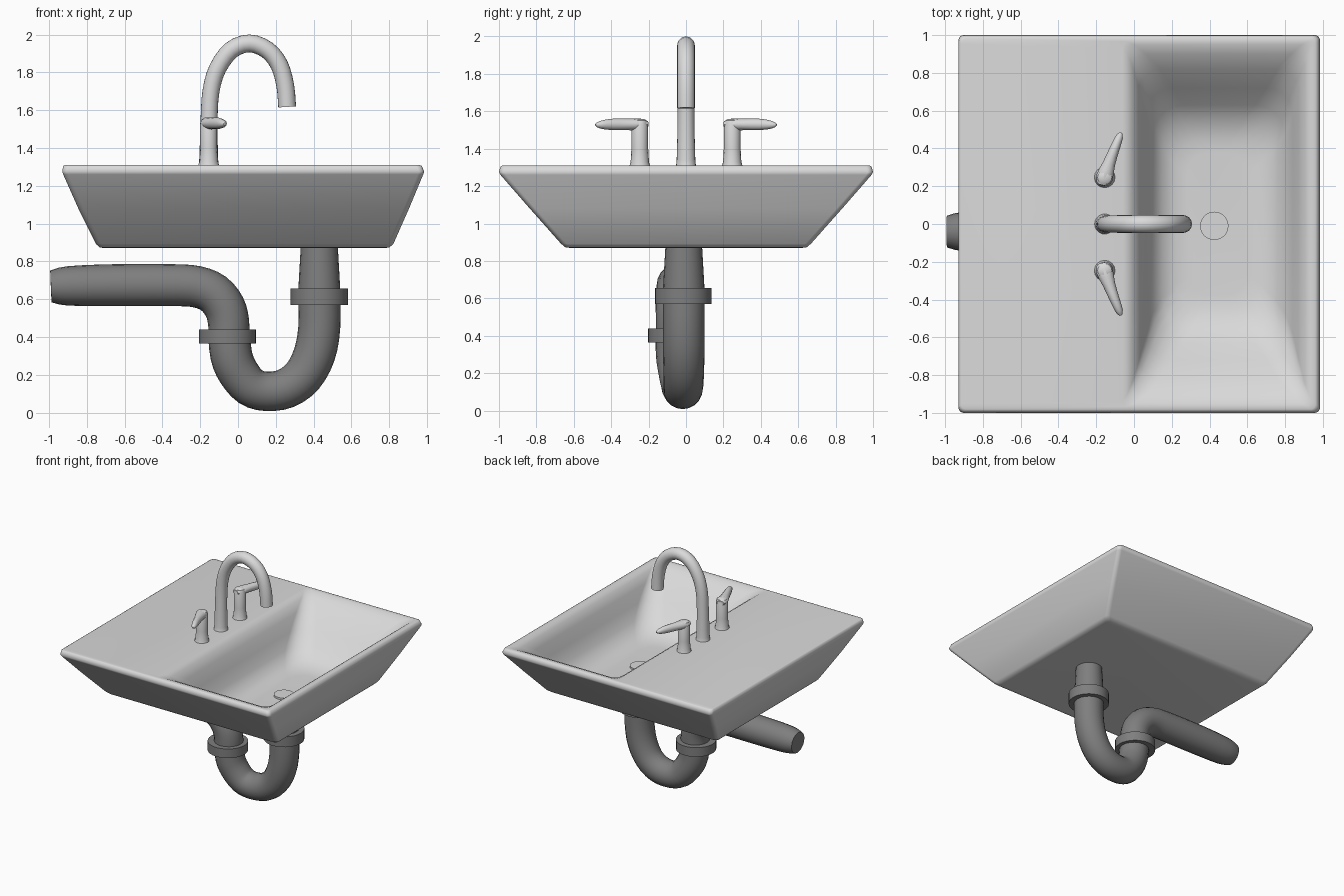
import bpy, bmesh, math
from mathutils import Vector


def material(name, v):
    m = bpy.data.materials.new(name)
    m.diffuse_color = (v, v, v, 1)
    return m


WHITE = material("white_ceramic", 0.70)
GREY = material("grey_pipe", 0.21)


def loft(name, rings, mat, angle=35):
    """Skin a list of equal-length rings and cap both ends."""
    bm = bmesh.new()
    vs = [[bm.verts.new(p) for p in ring] for ring in rings]
    n = len(vs[0])
    for a, b in zip(vs, vs[1:]):
        for i in range(n):
            j = (i + 1) % n
            bm.faces.new((a[i], a[j], b[j], b[i]))
    bm.faces.new(vs[0])
    bm.faces.new(vs[-1])
    bmesh.ops.recalc_face_normals(bm, faces=bm.faces)
    me = bpy.data.meshes.new(name)
    bm.to_mesh(me)
    bm.free()
    me.materials.append(mat)
    ob = bpy.data.objects.new(name, me)
    bpy.context.collection.objects.link(ob)
    bpy.ops.object.select_all(action='DESELECT')
    ob.select_set(True)
    bpy.context.view_layer.objects.active = ob
    bpy.ops.object.shade_smooth_by_angle(angle=math.radians(angle))
    return ob


def smooth_path(pts, steps):
    """Catmull-Rom through tuples (position and radii together)."""
    out = []
    for i in range(len(pts) - 1):
        p0, p1 = pts[max(i - 1, 0)], pts[i]
        p2, p3 = pts[i + 1], pts[min(i + 2, len(pts) - 1)]
        for k in range(steps):
            t = k / steps
            out.append(tuple(
                0.5 * (2 * b + (c - a) * t + (2 * a - 5 * b + 4 * c - d) * t * t
                       + (3 * b - a - 3 * c + d) * t ** 3)
                for a, b, c, d in zip(p0, p1, p2, p3)))
    out.append(tuple(pts[-1]))
    return out


def tube(name, pts, mat, ref=(0, 1, 0), sides=20, steps=3):
    """Sweep an ellipse along points (x, y, z, side radius, ref radius)."""
    pts = [p if len(p) == 5 else p + (p[3],) for p in pts]
    if steps > 1:
        pts = smooth_path(pts, steps)
    pos = [Vector(p[:3]) for p in pts]
    rings = []
    for i, p in enumerate(pts):
        t = (pos[min(i + 1, len(pos) - 1)] - pos[max(i - 1, 0)]).normalized()
        side = t.cross(Vector(ref)).normalized()
        up = side.cross(t)
        rings.append([pos[i] + side * p[3] * math.cos(a) + up * p[4] * math.sin(a)
                      for a in (2 * math.pi * k / sides for k in range(sides))])
    return loft(name, rings, mat)


def round_rect(x0, x1, y, z, r, seg=5):
    """Rounded rectangle, symmetric in y."""
    ring = []
    for cx, cy, start in ((x1 - r, y - r, 0), (x0 + r, y - r, 90),
                          (x0 + r, r - y, 180), (x1 - r, r - y, 270)):
        for k in range(seg + 1):
            a = math.radians(start + 90 * k / seg)
            ring.append((cx + r * math.cos(a), cy + r * math.sin(a), z))
    return ring


# Basin: underside, sloping sides, rim and deck, then down into the bowl
loft("basin", [round_rect(*r) for r in (
    (-0.70, 0.77, 0.62, 0.87, 0.03),
    (-0.73, 0.80, 0.645, 0.873, 0.03),
    (-0.752, 0.822, 0.668, 0.892, 0.03),
    (-0.845, 0.905, 0.835, 1.08, 0.03),
    (-0.925, 0.980, 0.992, 1.26, 0.03),
    (-0.93, 0.985, 1.0, 1.275, 0.03),
    (-0.925, 0.972, 0.992, 1.305, 0.03),
    (-0.915, 0.960, 0.982, 1.31, 0.03),
    (-0.06, 0.945, 0.965, 1.31, 0.03),
    (-0.04, 0.93, 0.95, 1.308, 0.04),
    (-0.005, 0.90, 0.90, 1.285, 0.07),
    (0.03, 0.87, 0.82, 1.22, 0.11),
    (0.065, 0.84, 0.72, 1.12, 0.14),
    (0.10, 0.80, 0.63, 1.02, 0.16),
    (0.15, 0.74, 0.55, 0.955, 0.16),
    (0.22, 0.66, 0.45, 0.925, 0.14),
    (0.28, 0.60, 0.38, 0.92, 0.12))], WHITE, 60)

# Drain plate in the bowl
tube("drain", [(0.425, -0.01, 0.90, 0.075), (0.425, -0.01, 0.935, 0.075)],
     WHITE, sides=28, steps=1)

# Gooseneck spout
tube("spout", [
    (-0.155, 0, 1.30, 0.058), (-0.155, 0, 1.34, 0.050), (-0.153, 0, 1.55, 0.045),
    (-0.143, 0, 1.70, 0.045), (-0.108, 0, 1.82, 0.046), (-0.035, 0, 1.918, 0.047),
    (0.06, 0, 1.953, 0.047), (0.155, 0, 1.918, 0.047), (0.218, 0, 1.84, 0.047),
    (0.25, 0, 1.73, 0.047), (0.26, 0, 1.617, 0.047)], WHITE)

# Two mirrored tap handles: post plus tapering lever
for side, s in (("left", -1), ("right", 1)):
    tube(f"{side}_handle_post", [
        (-0.155, s * 0.247, z, r) for z, r in
        ((1.30, 0.058), (1.33, 0.049), (1.40, 0.045), (1.53, 0.045),
         (1.55, 0.038), (1.56, 0.022))], WHITE, sides=16, steps=1)
    tube(f"{side}_handle_lever", [
        (-0.167, s * 0.207, 1.528, 0.028, 0.020), (-0.157, s * 0.245, 1.53, 0.045, 0.031),
        (-0.132, s * 0.32, 1.53, 0.033, 0.031), (-0.102, s * 0.40, 1.53, 0.026, 0.030),
        (-0.078, s * 0.46, 1.528, 0.020, 0.020), (-0.070, s * 0.484, 1.527, 0.007, 0.006)],
        WHITE, ref=(0, 0, 1), sides=12, steps=2)

# Tail pipe under the basin
tube("tail_pipe", [(0.43, -0.012, 0.88, 0.098), (0.43, -0.012, 0.60, 0.114)],
     GREY, steps=1)

# U-shaped trap
tube("trap_bend", [
    (0.43, -0.012, 0.62, 0.111), (0.43, -0.012, 0.45, 0.111), (0.405, -0.012, 0.31, 0.111),
    (0.345, -0.012, 0.195, 0.108), (0.255, -0.014, 0.128, 0.106), (0.15, -0.018, 0.112, 0.104),
    (0.065, -0.028, 0.138, 0.106), (0.0, -0.04, 0.215, 0.109), (-0.035, -0.05, 0.30, 0.111),
    (-0.048, -0.052, 0.42, 0.111)], GREY)

# Outlet pipe, bending to horizontal and tapering at its end
tube("outlet_pipe", [
    (-0.048, -0.052, 0.39, 0.108), (-0.050, -0.052, 0.48, 0.109), (-0.072, -0.052, 0.56, 0.110),
    (-0.13, -0.05, 0.63, 0.110), (-0.22, -0.047, 0.666, 0.110), (-0.35, -0.045, 0.674, 0.111),
    (-0.65, -0.042, 0.674, 0.111), (-0.90, -0.04, 0.670, 0.104), (-0.99, -0.04, 0.667, 0.084)],
    GREY)

# Slip nuts
for name, x, y, z0, z1 in (("tail_nut", 0.43, -0.015, 0.57, 0.655),
                           ("outlet_nut", -0.055, -0.053, 0.365, 0.44)):
    tube(name, [(x, y, z0, 0.151), (x, y, z1, 0.151)], GREY, sides=28, steps=1)
